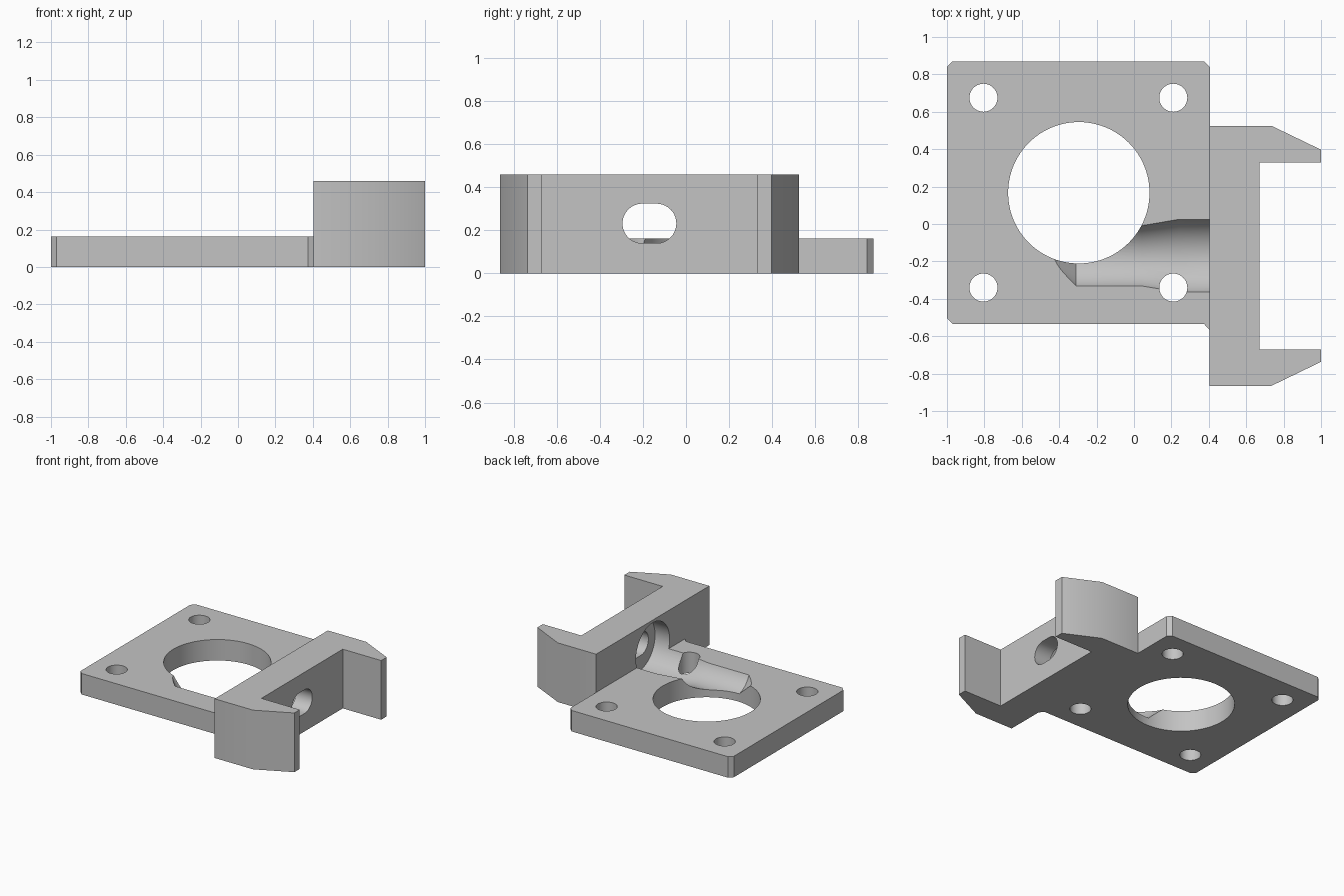
import bpy, math

cube = bpy.data.objects.get("Cube")
if cube:
    bpy.data.objects.remove(cube, do_unlink=True)

grey = bpy.data.materials.new("plain_grey")
grey.use_nodes = True
colour = (0.55, 0.55, 0.55, 1)
grey.diffuse_color = colour
grey.node_tree.nodes["Principled BSDF"].inputs["Base Color"].default_value = colour


def skin(name, rings):
    """Solid from a stack of equal-sized rings with flat end caps."""
    n = len(rings[0])
    verts = [p for ring in rings for p in ring]
    faces = [tuple(reversed(range(n))), tuple(range(len(verts) - n, len(verts)))]
    for r in range(len(rings) - 1):
        for i in range(n):
            a, b = r * n + i, r * n + (i + 1) % n
            faces.append((a, b, b + n, a + n))
    mesh = bpy.data.meshes.new(name)
    mesh.from_pydata(verts, [], faces)
    mesh.materials.append(grey)
    obj = bpy.data.objects.new(name, mesh)
    bpy.context.collection.objects.link(obj)
    return obj


def prism(name, outline, z0, z1):
    return skin(name, [[(x, y, z) for x, y in outline] for z in (z0, z1)])


def circle(cx, cy, r, n):
    return [(cx + r * math.cos(math.tau * i / n), cy + r * math.sin(math.tau * i / n))
            for i in range(n)]


def combine(target, tool, operation):
    mod = target.modifiers.new(operation.lower(), 'BOOLEAN')
    mod.operation, mod.solver, mod.object = operation, 'EXACT', tool
    bpy.context.view_layer.objects.active = target
    bpy.ops.object.modifier_apply(modifier=mod.name)
    bpy.data.objects.remove(tool, do_unlink=True)


# Flat plate with chamfered corners and a small gusset towards the bracket
body = prism("mounting_plate_with_bracket", [
    (-0.97, -0.535), (0.375, -0.535), (0.405, -0.567), (0.45, -0.567), (0.45, 0.8),
    (0.405, 0.8), (0.405, 0.84), (0.375, 0.87), (-0.97, 0.87), (-1, 0.84), (-1, -0.505)], 0, 0.163)
# trim the gusset-side strip so that it stays inside the bracket
combine(body, prism("trim", [(0.405, 0.5), (0.6, 0.5), (0.6, 0.9), (0.405, 0.9)], -1, 1), 'DIFFERENCE')

# U-shaped bracket, mirrored about its middle
mid = -0.17
half = [(0.405, 0.695), (0.735, 0.695), (1, 0.567), (1, 0.5), (0.67, 0.5)]
outline = [(x, mid - y) for x, y in half] + [(x, mid + y) for x, y in reversed(half)]
combine(body, prism("bracket", outline, 0, 0.46), 'UNION')

# Large opening and four screw holes
combine(body, prism("opening", circle(-0.295, 0.167, 0.378, 96), -1, 1), 'DIFFERENCE')
for x in (-0.805, 0.21):
    for y in (-0.34, 0.675):
        combine(body, prism("screw_hole", circle(x, y, 0.075, 40), -1, 1), 'DIFFERENCE')

# Stepped round channel with a pointed end, running into the bracket
axis_z = 0.232
profile = [(-0.49, 0.01), (-0.31, 0.175), (0.04, 0.175), (0.24, 0.207), (0.53, 0.207)]
rings = [[(x, y, z) for y, z in circle(mid, axis_z, r, 64)] for x, r in profile]
combine(body, skin("channel", rings), 'DIFFERENCE')

# Rounded slot through the bracket wall
slot = [(y + math.copysign(0.033, y - mid), z) for y, z in circle(mid, axis_z, 0.092, 50)]
combine(body, skin("slot", [[(x, y, z) for y, z in slot] for x in (0.45, 0.8)]), 'DIFFERENCE')

bpy.ops.object.select_all(action='DESELECT')
body.select_set(True)
bpy.context.view_layer.objects.active = body
bpy.ops.object.shade_smooth_by_angle(angle=math.radians(30))
